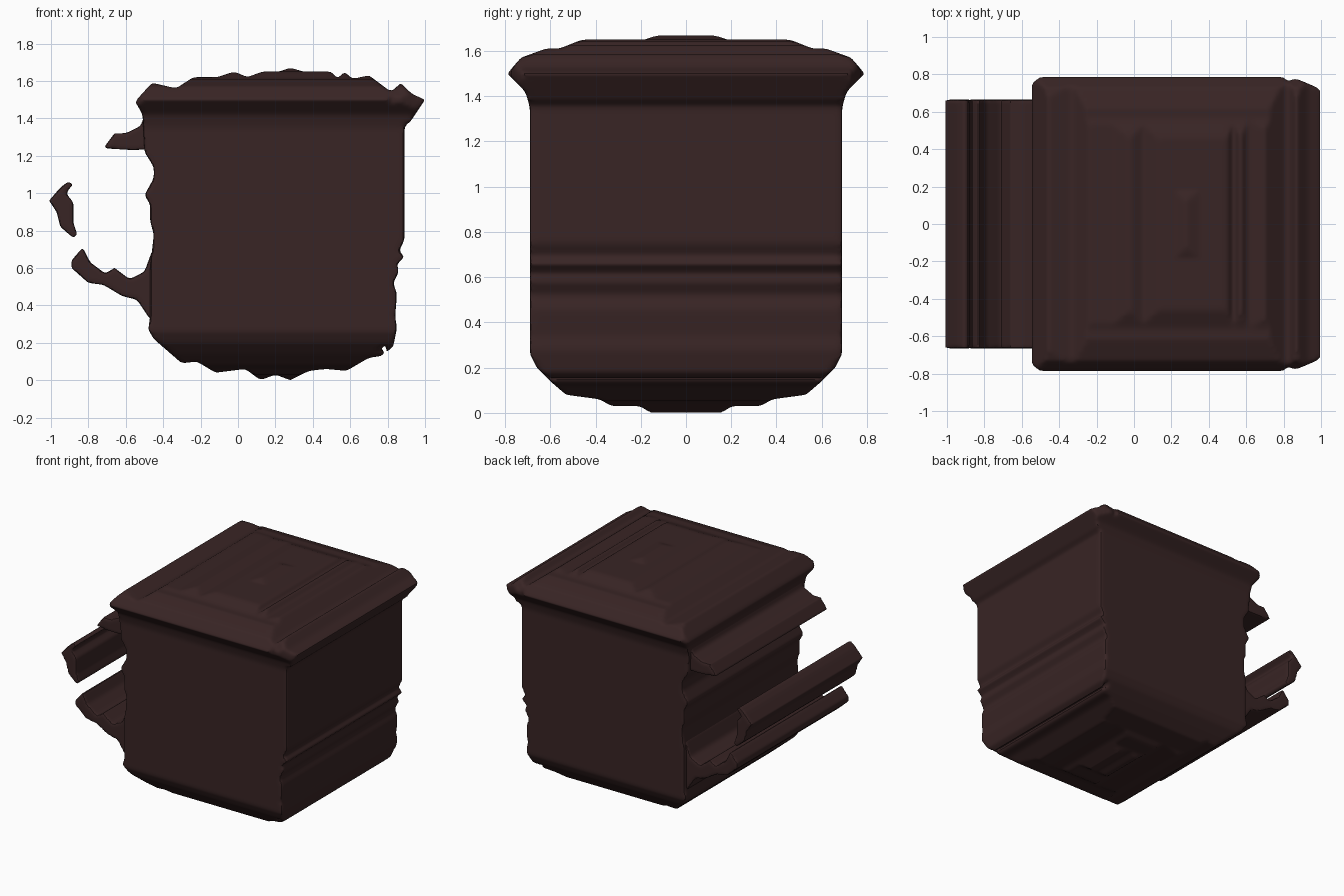
import bpy
import bmesh
from mathutils import Vector

default_cube = bpy.data.objects.get("Cube")
if default_cube:
    bpy.data.objects.remove(default_cube, do_unlink=True)

# One dark brown for everything
brown = bpy.data.materials.new("dark brown")
brown.use_nodes = True
colour = (0.040, 0.018, 0.018, 1)
brown.diffuse_color = colour
brown.node_tree.nodes["Principled BSDF"].inputs["Base Color"].default_value = colour


def prism(name, outline, place, half):
    """Extrude an outline in hundredths from -half to +half along the axis that place() leaves free."""
    mesh = bpy.data.meshes.new(name)
    bm = bmesh.new()
    face = bm.faces.new([bm.verts.new(place(a / 100, b / 100, -half)) for a, b in outline])
    moved = bmesh.ops.extrude_face_region(bm, geom=[face])["geom"]
    shift = Vector(place(0, 0, half)) - Vector(place(0, 0, -half))
    bmesh.ops.translate(bm, vec=shift, verts=[v for v in moved if isinstance(v, bmesh.types.BMVert)])
    bmesh.ops.recalc_face_normals(bm, faces=bm.faces)
    bm.to_mesh(mesh)
    bm.free()
    obj = bpy.data.objects.new(name, mesh)
    bpy.context.collection.objects.link(obj)
    return obj


def along_x(a, b, depth):
    return (depth, a, b)


def along_y(a, b, depth):
    return (a, depth, b)


def along_z(a, b, depth):
    return (a, b, depth)


def mirrored(half_outline):
    """Close a half outline by mirroring its first coordinate."""
    return half_outline + [(-a, b) for a, b in reversed(half_outline)]


def combine(obj, cutter, operation):
    boolean = obj.modifiers.new(operation.title(), 'BOOLEAN')
    boolean.operation = operation
    boolean.solver = 'EXACT'
    boolean.object = cutter
    cutter.hide_render = True


def soften(obj, voxel, rounds):
    """Give the part its worn, slightly melted surface."""
    remesh = obj.modifiers.new("Remesh", 'REMESH')
    remesh.mode = 'VOXEL'
    remesh.voxel_size = voxel
    smooth = obj.modifiers.new("Smooth", 'SMOOTH')
    smooth.factor = 0.5
    smooth.iterations = rounds


def finish(obj, cutters=()):
    """Bake the modifiers, drop the cutters, then colour and shade the part."""
    graph = bpy.context.evaluated_depsgraph_get()
    baked = bpy.data.meshes.new_from_object(obj.evaluated_get(graph))
    obj.modifiers.clear()
    obj.data = baked
    for cutter in cutters:
        bpy.data.objects.remove(cutter, do_unlink=True)
    baked.materials.clear()
    baked.materials.append(brown)
    bpy.ops.object.select_all(action='DESELECT')
    obj.select_set(True)
    bpy.context.view_layer.objects.active = obj
    bpy.ops.object.shade_smooth_by_angle(angle=0.7)


# Mug body: ragged front outline, trimmed by the side and top outlines
lid_edge = [(-55, 149), (-46, 159), (-33, 156), (-24, 162), (-11, 162), (-2, 165),
            (5, 162), (13, 165), (22, 165), (28, 167), (35, 165), (50, 165), (53, 161),
            (57, 165), (61, 161), (70, 163), (82, 154), (87, 159), (93, 153), (100, 150)]
right_edge = [(92, 138), (89, 136), (89, 75), (86, 69), (89, 66), (85, 62), (86, 58),
              (83, 52), (85, 46), (84, 34), (85, 28), (83, 18)]
base_edge = [(77, 13), (70, 12), (58, 5), (47, 6), (38, 5), (28, 0), (20, 3), (12, 0),
             (4, 6), (-12, 4), (-22, 10), (-30, 9), (-45, 22), (-48, 27)]
left_edge = [(-47, 34), (-47, 60), (-45, 78), (-47, 85), (-47, 94), (-50, 99), (-45, 108),
             (-45, 114), (-50, 122), (-51, 142)]
body = prism("mug_body", lid_edge + right_edge + base_edge + left_edge, along_y, 0.9)

side_half = [(16, 0), (20, 3), (33, 3), (38, 6), (53, 8), (60, 14), (66, 20), (69, 26),
             (69, 135), (71, 142), (79, 150), (73, 157), (62, 161), (56, 161), (46, 165),
             (18, 165), (13, 167)]
side_cutter = prism("side_cutter", mirrored(side_half), along_x, 1.5)

plan_edge = [(-55, 75), (-50, 79), (80, 79), (82, 76), (86, 78), (98, 73), (101, 71)]
plan = plan_edge + [(x, -y) for x, y in reversed(plan_edge)]
plan_cutter = prism("plan_cutter", plan, along_z, 2)

# Small worn holes running right through the rim and the foot
diamond = [(-2, 0), (0, 3), (2, 0), (0, -3)]
hole_cutters = []
for x, z in [(86, 154), (78, 17)]:
    hole = prism("hole_cutter", [(x + a, z + b) for a, b in diamond], along_y, 1)
    hole_cutters.append(hole)

for trim in (side_cutter, plan_cutter):
    combine(body, trim, 'INTERSECT')
for hole in hole_cutters:
    combine(body, hole, 'DIFFERENCE')
soften(body, 0.014, 4)
finish(body, [side_cutter, plan_cutter] + hole_cutters)

# Broken handle: upper stub, lower curve and the detached grip between them
handle_parts = {
    "upper_handle": [(-40, 124), (-56, 123), (-72, 124), (-66, 132), (-60, 132),
                     (-52, 136), (-50, 142), (-40, 142)],
    "lower_handle": [(-42, 28), (-48, 34), (-54, 43), (-62, 45), (-72, 51), (-80, 52),
                     (-89, 60), (-89, 64), (-83, 71), (-79, 63), (-71, 57), (-66, 60),
                     (-58, 54), (-50, 58), (-46, 69), (-42, 72)],
    "handle_grip": [(-101, 96), (-95, 103), (-91, 106), (-88, 105), (-92, 100), (-88, 95),
                    (-88, 84), (-86, 78), (-88, 76), (-95, 82), (-97, 90)],
}
for name, outline in handle_parts.items():
    part = prism(name, outline, along_y, 0.665)
    soften(part, 0.012, 3)
    finish(part)
